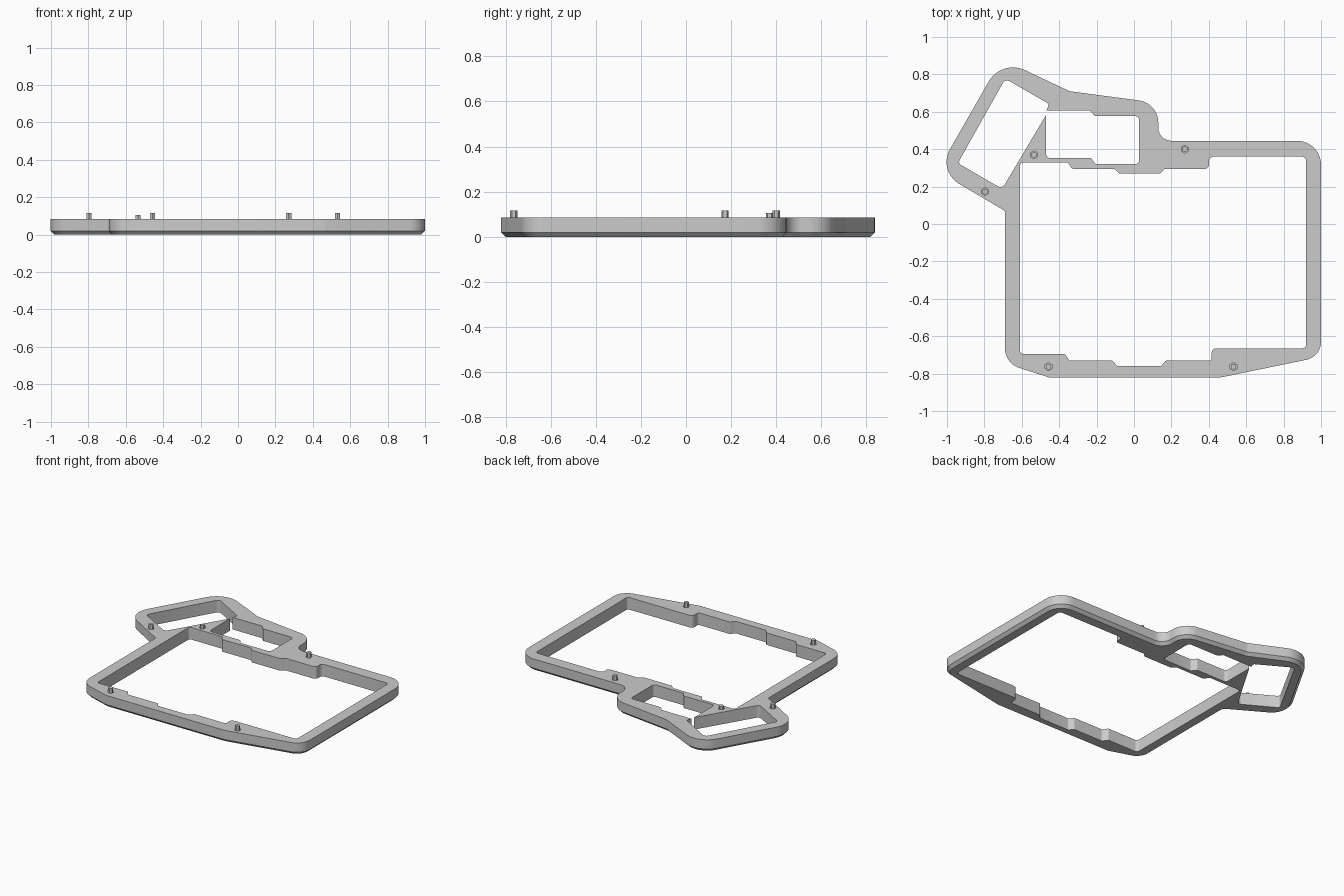
import bpy, bmesh, math
from mathutils import Vector

cube = bpy.data.objects.get("Cube")
if cube:
    bpy.data.objects.remove(cube, do_unlink=True)

TOP, CHAMFER, SOCKET = 0.085, 0.02, 0.055

grey = bpy.data.materials.new("plain grey")
grey.use_nodes = True
colour = (0.6, 0.6, 0.6, 1)
grey.diffuse_color = colour
grey.node_tree.nodes["Principled BSDF"].inputs["Base Color"].default_value = colour


def rounded(corners):
    """Turn (x, y, radius) corners into an outline with filleted corners."""
    pts = []
    for i, (x, y, r) in enumerate(corners):
        p = Vector((x, y))
        if r == 0:
            pts.append(p)
            continue
        a = (Vector(corners[i - 1][:2]) - p).normalized()
        b = (Vector(corners[(i + 1) % len(corners)][:2]) - p).normalized()
        half = a.angle(b) / 2
        reach = r / math.tan(half)
        centre = p + (a + b).normalized() * r / math.sin(half)
        start = p + a * reach - centre
        sweep = math.atan2(b.cross(a), b.dot(a))
        sweep = math.copysign(math.pi - abs(sweep), sweep)
        steps = 10 if r > 0.05 else 4
        for k in range(steps + 1):
            t = sweep * k / steps
            c, s = math.cos(t), math.sin(t)
            pts.append(centre + Vector((start.x * c - start.y * s,
                                        start.x * s + start.y * c)))
    return pts


def inset(pts, d):
    """Offset a counter-clockwise outline inwards with mitred corners."""
    out = []
    for i, p in enumerate(pts):
        a = (p - pts[i - 1]).normalized()
        b = (pts[(i + 1) % len(pts)] - p).normalized()
        na, nb = Vector((-a.y, a.x)), Vector((-b.y, b.x))
        out.append(p + (na + nb) * d / (1 + na.dot(nb)))
    return out


def hexagon(x, y, r):
    angles = [math.radians(30 + 60 * k) for k in range(6)]
    return [Vector((x + r * math.cos(a), y + r * math.sin(a))) for a in angles]


def walls(bm, layers):
    """Stack outlines at given heights; return the lowest and highest rings."""
    rings = [[bm.verts.new((p.x, p.y, z)) for p in pts] for pts, z in layers]
    for low, high in zip(rings, rings[1:]):
        for i in range(len(low)):
            bm.faces.new((low[i - 1], low[i], high[i], high[i - 1]))
    return rings[0], rings[-1]


def ring_edges(bm, ring):
    return [bm.edges.get((ring[i - 1], ring[i])) for i in range(len(ring))]


def finish(bm, name):
    bmesh.ops.recalc_face_normals(bm, faces=bm.faces)
    mesh = bpy.data.meshes.new(name)
    bm.to_mesh(mesh)
    bm.free()
    mesh.materials.append(grey)
    obj = bpy.data.objects.new(name, mesh)
    bpy.context.collection.objects.link(obj)
    return obj


# Outer outline, counter-clockwise from the front left corner
outer = rounded([
    (-0.69, -0.745, 0.11), (-0.455, -0.82, 0), (0.465, -0.82, 0.1),
    (1.0, -0.71, 0.1), (1.0, 0.445, 0.128), (0.13, 0.445, 0.07),
    (0.13, 0.647, 0.12), (-0.345, 0.71, 0.04), (-0.708, 0.882, 0.15),
    (-1.051, 0.283, 0.136), (-0.69, 0.07, 0.015)])

# Large opening with stepped front and back edges
S = 0.012
main_hole = rounded([
    (-0.61, -0.695, 0.02), (-0.37, -0.695, S), (-0.345, -0.73, S),
    (-0.115, -0.73, S), (-0.09, -0.76, S), (0.145, -0.76, S),
    (0.17, -0.73, S), (0.415, -0.73, S), (0.415, -0.665, 0.025),
    (0.92, -0.665, 0.02), (0.92, 0.36, 0.02), (0.40, 0.36, 0.025),
    (0.40, 0.295, 0.02), (0.165, 0.295, S), (0.14, 0.27, S),
    (-0.08, 0.27, S), (-0.105, 0.295, S), (-0.33, 0.295, S),
    (-0.355, 0.33, S), (-0.61, 0.33, 0.02)])

# Tilted opening joined to the small one through a narrow gap
side_hole = rounded([
    (-0.688, 0.777, 0.025), (-0.455, 0.642, 0.012), (-0.467, 0.607, 0),
    (-0.235, 0.607, S), (-0.21, 0.577, S), (0.027, 0.577, 0.02),
    (0.027, 0.32, 0.02), (-0.205, 0.32, S), (-0.23, 0.353, S),
    (-0.47, 0.353, 0.02), (-0.47, 0.583, 0), (-0.705, 0.188, 0.025),
    (-0.942, 0.325, 0.02)])

# Peg positions and top heights
pegs = {
    "front_right_peg": (-0.457, -0.763, 0.117),
    "front_left_peg": (0.532, -0.763, 0.117),
    "back_left_peg": (0.271, 0.40, 0.117),
    "middle_peg": (-0.535, 0.37, 0.105),
    "back_right_peg": (-0.797, 0.173, 0.117),
}

# Frame: outer wall, openings and shallow peg sockets, then the flat caps
bm = bmesh.new()
top_edges, bottom_edges = [], []
for layers in ([(inset(outer, CHAMFER), 0), (outer, CHAMFER), (outer, TOP)],
               [(main_hole, 0), (main_hole, TOP)],
               [(side_hole, 0), (side_hole, TOP)]):
    low, high = walls(bm, layers)
    bottom_edges += ring_edges(bm, low)
    top_edges += ring_edges(bm, high)
for x, y, _ in pegs.values():
    socket = hexagon(x, y, 0.021)
    low, high = walls(bm, [(socket, SOCKET), (socket, TOP)])
    bm.faces.new(low)
    top_edges += ring_edges(bm, high)
for edges in (top_edges, bottom_edges):
    bmesh.ops.triangle_fill(bm, use_beauty=True, use_dissolve=False, edges=edges)
frame = finish(bm, "case_frame")
bpy.context.view_layer.objects.active = frame
frame.select_set(True)
bpy.ops.object.shade_smooth_by_angle(angle=math.radians(25))

# Hexagonal pegs standing in the sockets
for name, (x, y, height) in pegs.items():
    bm = bmesh.new()
    post = hexagon(x, y, 0.016)
    low, high = walls(bm, [(post, SOCKET), (post, height)])
    bm.faces.new(low)
    bm.faces.new(high)
    finish(bm, name)
